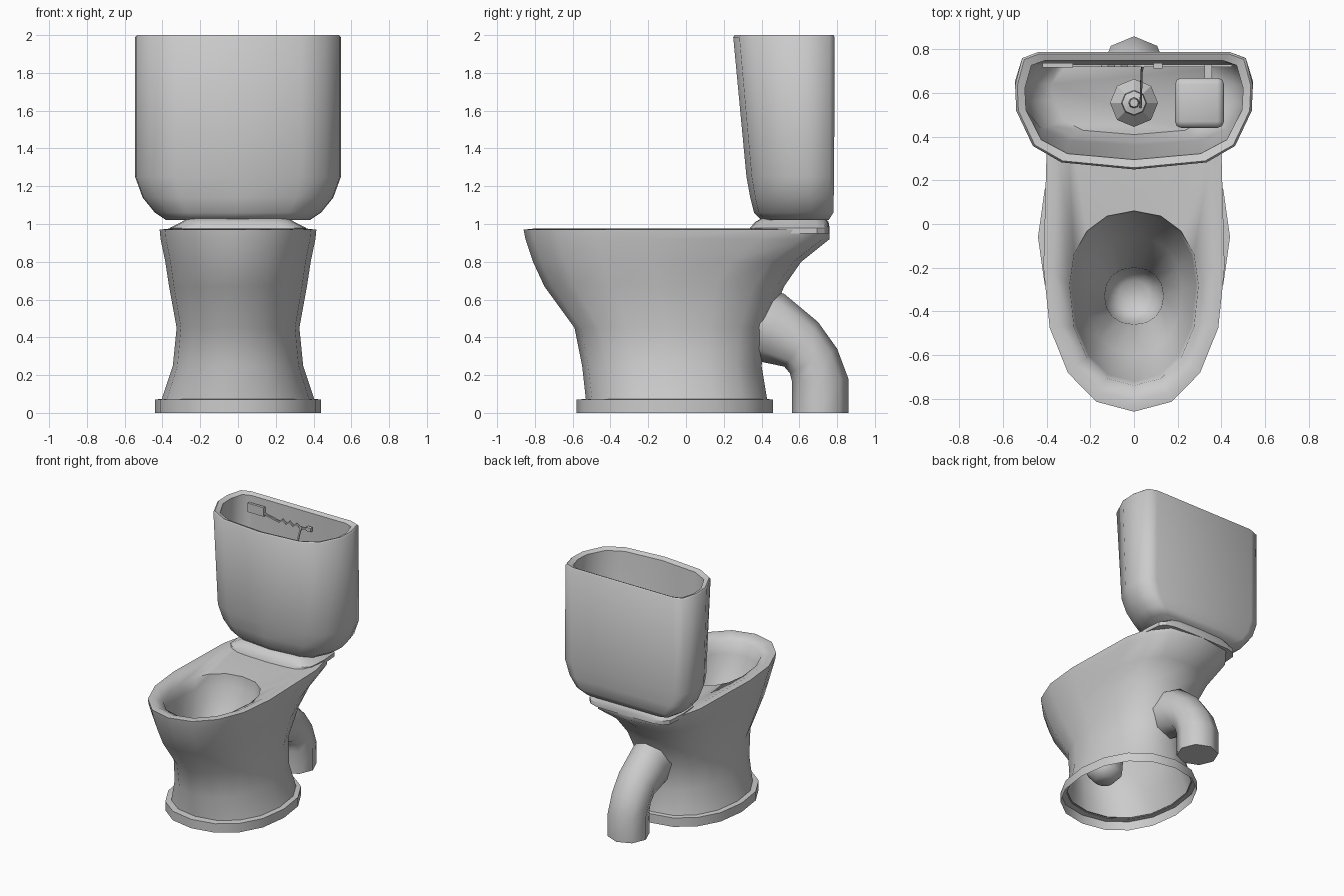
import bpy, bmesh, math
from mathutils import Vector

old = bpy.data.objects.get("Cube")
if old:
    bpy.data.objects.remove(old)

grey = bpy.data.materials.new("ceramic_grey")
grey.use_nodes = True
grey.diffuse_color = (0.6, 0.6, 0.6, 1)
grey.node_tree.nodes["Principled BSDF"].inputs["Base Color"].default_value = (0.6, 0.6, 0.6, 1)


def finish(name, bm, angle=50):
    me = bpy.data.meshes.new(name)
    bm.to_mesh(me)
    bm.free()
    ob = bpy.data.objects.new(name, me)
    bpy.context.collection.objects.link(ob)
    me.materials.append(grey)
    bpy.ops.object.select_all(action='DESELECT')
    ob.select_set(True)
    bpy.context.view_layer.objects.active = ob
    bpy.ops.object.shade_smooth_by_angle(angle=math.radians(angle))
    return ob


def loft(name, rings, cap_first=False, cap_last=False, angle=50):
    """Skin a list of equal-length rings of points."""
    bm = bmesh.new()
    rows = [[bm.verts.new(p) for p in ring] for ring in rings]
    n = len(rows[0])
    for a, b in zip(rows, rows[1:]):
        for i in range(n):
            j = (i + 1) % n
            bm.faces.new((a[i], a[j], b[j], b[i]))
    if cap_first:
        bm.faces.new(rows[0][::-1])
    if cap_last:
        bm.faces.new(rows[-1])
    return finish(name, bm, angle)


def power(v, n):
    return math.copysign(abs(v) ** (2 / n), v)


def oval(z, front, back, mid, half, n_front=2.2, n_back=2.2, sides=16):
    """Egg-shaped ring with its own roundness at the front and the back."""
    ring = []
    for k in range(sides):
        a = math.tau * k / sides
        c, s = math.cos(a), math.sin(a)
        n = n_front if s < 0 else n_back
        reach = mid - front if s < 0 else back - mid
        ring.append((half * power(c, n), mid + reach * power(s, n), z))
    return ring


# Bowl: outer shell up from the floor, over the rim, down into the basin
loft("bowl", [
    oval(0.07, -0.53, 0.43, -0.06, 0.405),
    oval(0.25, -0.55, 0.40, -0.08, 0.345),
    oval(0.45, -0.59, 0.43, -0.10, 0.325),
    oval(0.67, -0.75, 0.52, -0.15, 0.365, 2.2, 2.5),
    oval(0.80, -0.81, 0.61, -0.18, 0.385, 2.2, 3),
    oval(0.92, -0.85, 0.76, -0.20, 0.41, 2.2, 4),
    oval(0.97, -0.86, 0.76, -0.20, 0.415, 2.2, 4),
    oval(0.975, -0.81, 0.70, -0.22, 0.37, 2.2, 4),
    oval(0.94, -0.74, 0.06, -0.28, 0.295),
    oval(0.85, -0.72, 0.05, -0.28, 0.285),
    oval(0.65, -0.60, -0.06, -0.30, 0.22),
    oval(0.44, -0.46, -0.20, -0.33, 0.135),
    oval(0.30, -0.45, -0.21, -0.33, 0.125),
    oval(0.24, -0.40, -0.26, -0.33, 0.07),
], cap_last=True, angle=65)

# Foot: open band with a narrow top ledge
loft("foot", [
    oval(0, -0.58, 0.46, -0.06, 0.44),
    oval(0.07, -0.58, 0.46, -0.06, 0.44),
    oval(0.075, -0.52, 0.42, -0.06, 0.40),
])

# Raised shelf that carries the tank
loft("tank_shelf", [
    oval(0.95, 0.33, 0.76, 0.55, 0.36, 5, 5),
    oval(0.98, 0.34, 0.76, 0.55, 0.36, 5, 5),
    oval(1.01, 0.365, 0.755, 0.55, 0.30, 5, 5),
    oval(1.03, 0.40, 0.74, 0.55, 0.27, 5, 5),
], cap_first=True, cap_last=True, angle=30)

# Drain pipe: each ring spans an upper and a lower point (y, z)
spans = [((0.42, 0.66), (0.32, 0.30)), ((0.52, 0.63), (0.40, 0.27)),
         ((0.70, 0.48), (0.52, 0.245)), ((0.80, 0.34), (0.55, 0.21)),
         ((0.86, 0.18), (0.56, 0.17)), ((0.86, 0), (0.56, 0))]
pipe = []
for top, low in spans:
    t, b = Vector((0, *top)), Vector((0, *low))
    mid, arm = (t + b) / 2, (t - b) / 2
    pipe.append([mid + arm * math.cos(k * math.tau / 8)
                 + Vector((0.15 * math.sin(k * math.tau / 8), 0, 0)) for k in range(8)])
loft("drain_pipe", pipe, cap_last=True, angle=60)

# Tank: flat-backed outline, as fractions of half width and depth
half_outline = [(0.61, 0.06), (0.85, 0.2), (0.99, 0.5), (1, 0.72), (0.94, 0.95), (0.81, 1)]
outline = [(0, 0)] + half_outline + [(-u, v) for u, v in reversed(half_outline)]


def tank_ring(z, half, front, back):
    return [(u * half, front + v * (back - front), z) for u, v in outline]


loft("tank", [tank_ring(*level) for level in (
    (1.02, 0.38, 0.40, 0.755), (1.06, 0.44, 0.36, 0.78), (1.14, 0.505, 0.34, 0.782),
    (1.25, 0.545, 0.32, 0.784), (1.99, 0.545, 0.25, 0.787), (2.0, 0.535, 0.258, 0.78),
    (1.985, 0.50, 0.295, 0.75), (1.27, 0.50, 0.36, 0.745), (1.16, 0.46, 0.375, 0.745),
    (1.07, 0.38, 0.41, 0.73))], cap_first=True, cap_last=True, angle=60)


def box(name, centre, size, bevel=0):
    bm = bmesh.new()
    bmesh.ops.create_cube(bm, size=1)
    for v in bm.verts:
        v.co = Vector(centre) + Vector([c * s for c, s in zip(v.co, size)])
    if bevel:
        bmesh.ops.bevel(bm, geom=bm.edges[:], offset=bevel, segments=2,
                        profile=0.5, affect='EDGES')
    return finish(name, bm)


def rod(name, points, radius):
    """Thin square rod through a few points."""
    pts = [Vector(p) for p in points]
    rings = []
    for i, p in enumerate(pts):
        d = (pts[min(i + 1, len(pts) - 1)] - pts[max(i - 1, 0)]).normalized()
        side = d.cross(Vector((0, 0, 1)) if abs(d.z) < 0.9 else Vector((0, 1, 0))).normalized()
        up = side.cross(d)
        rings.append([p + radius * (side * a + up * b)
                      for a, b in ((1, 1), (-1, 1), (-1, -1), (1, -1))])
    return loft(name, rings, True, True)


# Flush valve inside the tank
loft("flush_valve", [oval(z, 0.555 - r, 0.555 + r, 0.555, r, 2, 2, 8) for z, r in (
    (1.06, 0.11), (1.12, 0.11), (1.18, 0.058), (1.24, 0.055), (1.25, 0.025), (1.32, 0.02))],
    cap_last=True, angle=30)

# Flush lever with its plate, kinked rod and lift wire
box("lever_plate", (-0.35, 0.728, 1.90), (0.14, 0.02, 0.07))
kinks = [(-0.15 + 0.03 * i, 0.725, 1.87 + (0.012 if i % 2 else -0.012)) for i in range(7)]
rod("lever_arm", [(-0.30, 0.725, 1.89)] + kinks + [(0.12, 0.725, 1.87)], 0.006)
rod("lift_wire", [(0.04, 0.725, 1.87), (0.035, 0.70, 1.80), (0.03, 0.53, 1.22)], 0.005)
box("arm_clamp", (0.11, 0.725, 1.87), (0.04, 0.025, 0.03))

# Float with its support
box("float_box", (0.30, 0.555, 1.45), (0.225, 0.23, 0.22), 0.03)
box("float_arm", (0.34, 0.69, 1.45), (0.035, 0.08, 0.03))
rod("float_rail", [(0.10, 0.725, 1.45), (0.45, 0.725, 1.45)], 0.006)
